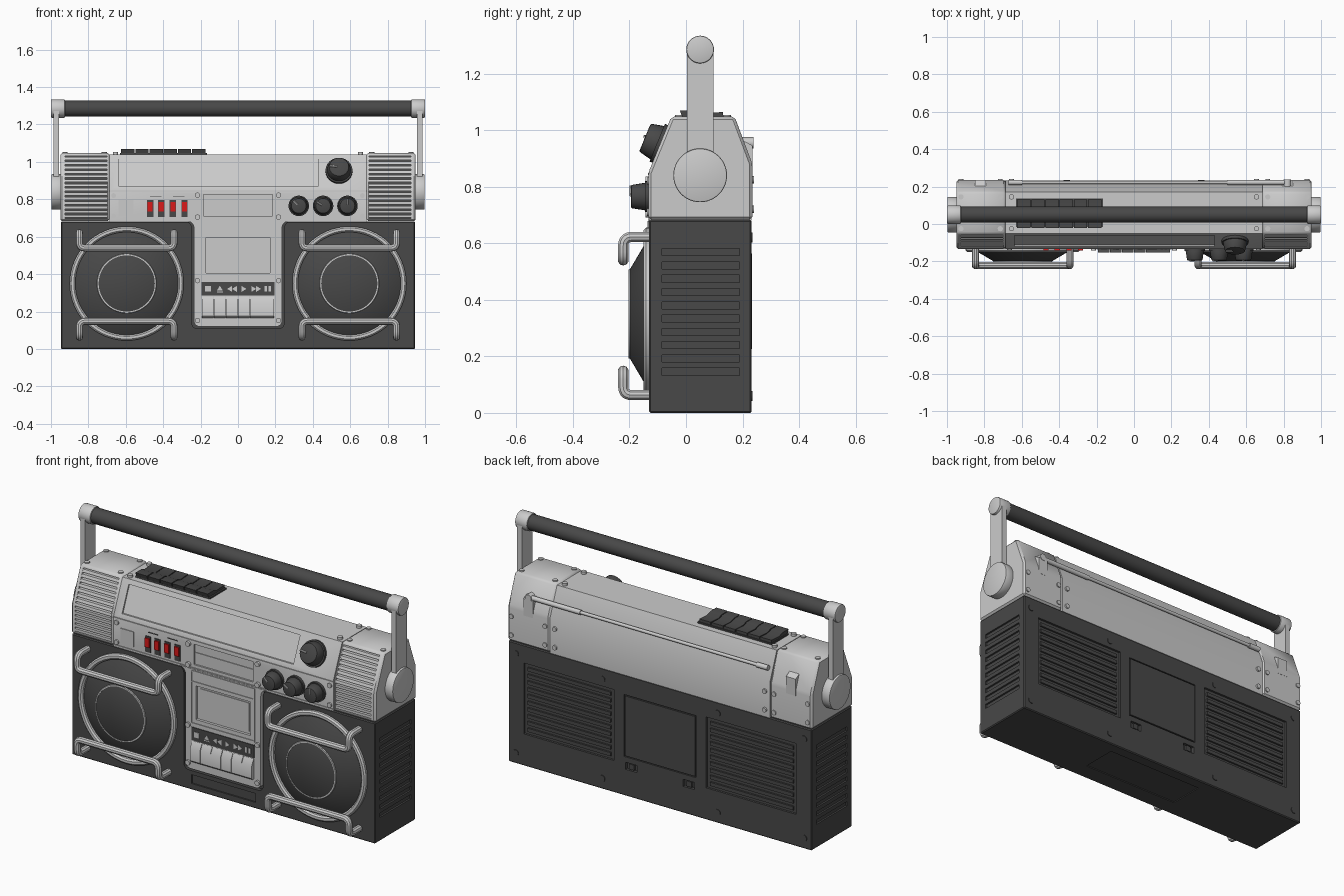
import bpy, bmesh, math
from mathutils import Vector

if "Cube" in bpy.data.objects:
    bpy.data.objects.remove(bpy.data.objects["Cube"])

def material(name, c):
    m = bpy.data.materials.new(name)
    m.diffuse_color = (*c, 1)
    m.use_nodes = True
    m.node_tree.nodes["Principled BSDF"].inputs["Base Color"].default_value = m.diffuse_color
    return m

DARK = material("dark_plastic", (.065, .065, .065))
RED = material("red_switch", (.7, .01, .01))

def finish(name, bm, mat=None):
    bmesh.ops.recalc_face_normals(bm, faces=bm.faces)
    me = bpy.data.meshes.new(name)
    bm.to_mesh(me)
    bm.free()
    ob = bpy.data.objects.new(name, me)
    bpy.context.collection.objects.link(ob)
    if mat:
        me.materials.append(mat)
    return ob

def prism(name, shapes, a, b, axis='x', mat=None, bevel=0):
    """Extrude outlines between a and b: axis x takes (y,z), axis y takes (x,z)."""
    bm = bmesh.new()
    put = (lambda p, t: (t, p[0], p[1])) if axis == 'x' else (lambda p, t: (p[0], t, p[1]))
    for pts in shapes:
        lo, hi = [[bm.verts.new(put(p, t)) for p in pts] for t in (a, b)]
        bm.faces.new(lo)
        bm.faces.new(hi[::-1])
        for i in range(len(pts)):
            j = (i + 1) % len(pts)
            bm.faces.new((lo[i], lo[j], hi[j], hi[i]))
    if bevel:
        bmesh.ops.bevel(bm, geom=bm.edges[:], offset=bevel, segments=1, affect='EDGES')
    return finish(name, bm, mat)

def rect(u0, u1, v0, v1):
    return [(u0, v0), (u1, v0), (u1, v1), (u0, v1)]

def box(name, x0, x1, y0, y1, z0, z1, mat=None, bevel=0):
    return prism(name, [rect(y0, y1, z0, z1)], x0, x1, 'x', mat, bevel)

def rod(name, p0, p1, r1, r2=None, mat=None, n=32, bevel=0):
    p0, p1 = Vector(p0), Vector(p1)
    bm = bmesh.new()
    bmesh.ops.create_cone(bm, cap_ends=True, segments=n, radius1=r1,
                          radius2=r1 if r2 is None else r2, depth=(p1 - p0).length)
    if bevel:
        rims = [e for e in bm.edges if any(len(f.verts) > 4 for f in e.link_faces)]
        bmesh.ops.bevel(bm, geom=rims, offset=bevel, segments=2, profile=.5, affect='EDGES')
    bm.transform((p1 - p0).to_track_quat('Z', 'Y').to_matrix().to_4x4())
    bmesh.ops.translate(bm, verts=bm.verts, vec=(p0 + p1) / 2)
    return finish(name, bm, mat)

def bake(ob):
    me = bpy.data.meshes.new_from_object(ob.evaluated_get(bpy.context.evaluated_depsgraph_get()))
    new = bpy.data.objects.new("part", me)
    name = ob.name
    bpy.data.objects.remove(ob)
    bpy.context.collection.objects.link(new)
    new.name = name
    return new

def cut(ob, cutter):
    m = ob.modifiers.new("cut", 'BOOLEAN')
    m.operation, m.object, m.solver = 'DIFFERENCE', cutter, 'EXACT'
    cutter.hide_render = True
    new = bake(ob)
    bpy.data.objects.remove(cutter)
    return new

def tube(name, pts, r, fillet=.03):
    pts = [Vector(p) for p in pts]
    path = [pts[0]]
    for a, b, c in zip(pts, pts[1:], pts[2:]):
        p, q = b + (a - b).normalized() * fillet, b + (c - b).normalized() * fillet
        path += [p.lerp(b, t / 5).lerp(b.lerp(q, t / 5), t / 5) for t in range(6)]
    path.append(pts[-1])
    cu = bpy.data.curves.new(name, 'CURVE')
    cu.dimensions, cu.bevel_depth, cu.bevel_resolution, cu.use_fill_caps = '3D', r, 3, True
    sp = cu.splines.new('POLY')
    sp.points.add(len(path) - 1)
    for s, p in zip(sp.points, path):
        s.co = (*p, 1)
    ob = bpy.data.objects.new(name, cu)
    bpy.context.collection.objects.link(ob)
    return bake(ob)

def lathe(name, profile, x, z, mat=None, n=64):
    """Ring of closed (radius, y) profile about a front-facing axis."""
    bm = bmesh.new()
    rings = [[bm.verts.new((x + r * math.cos(2*math.pi*i/n), y, z + r * math.sin(2*math.pi*i/n)))
              for r, y in profile] for i in range(n)]
    k = len(profile)
    for i in range(n):
        a, b = rings[i], rings[(i + 1) % n]
        for j in range(k):
            bm.faces.new((a[j], a[(j+1) % k], b[(j+1) % k], b[j]))
    return finish(name, bm, mat)

def face_y(z):
    return -.13 if z < .85 else -.13 + .08 * (z - .85) / .195

def face_strip(z0, z1, d0, d1):
    """Cross-section hugging the upper front face between two depths."""
    zs = [z0] + ([.85] if z0 < .85 < z1 else []) + [z1]
    return [(face_y(z) + d0, z) for z in zs] + [(face_y(z) + d1, z) for z in zs[::-1]]

def console(g):
    """Console outline: rounded bottom corners, flared top; g = margin."""
    w, r, b = .235 + g, .03, .12 - g
    half = [(w - r + r*math.sin(t*math.pi/12), b + r - r*math.cos(t*math.pi/12)) for t in range(7)]
    f = .04
    half += [(w + f - f*math.cos(t*math.pi/12), .645 + f*math.sin(t*math.pi/12)) for t in range(7)]
    return half + [(-x, z) for x, z in half[::-1]]

# Lower dark case with console bay, vents, door and slots
case = box("lower_case", -.947, .947, -.13, .232, 0, .682, DARK, .005)
case = cut(case, prism("cutter", [console(.012)], -.2, -.105, 'y'))
slots = [rect(-.085, .19, .133 + i*.047, .158 + i*.047) for i in range(10)]
for s in (-1, 1):
    case = cut(case, prism("cutter", slots, s*.937, s*1.0))
    case = cut(case, box("cutter", s*.287, s*.85, .22, .3, .18, .58))
    prism("rear_vent_slats", [rect(.22 - .002, .230, .197 + i*.038, .217 + i*.038) for i in range(10)],
          s*.31, s*.83, 'x', DARK)
    case = cut(case, box("cutter", s*.145, s*.215, .215, .3, .15, .19))
    box("door_latch", s*.165, s*.195, .21, .229, .155, .185, DARK)
case = cut(case, box("cutter", -.225, .225, .224, .3, .22, .57))
box("battery_door", -.219, .219, .222, .233, .226, .564, DARK)
case = cut(case, box("cutter", -.2, .2, -.2, -.122, .035, .085))
case = cut(case, box("cutter", -.3, .3, -.03, .17, -.1, .005))
for x, z in [(-.9, .62), (.9, .62), (-.9, .06), (.9, .06), (-.36, .62), (.36, .62), (-.36, .06), (.36, .06)]:
    rod("rear_case_screw", (x, .228, z), (x, .236, z), .018, mat=DARK, n=16)

# Upper housing
P = [(-.13, .68), (-.13, .85), (-.05, 1.04), (.17, 1.04), (.232, .88), (.232, .68)]
mid = prism("upper_housing", [P], -.686, .686)
mid = cut(mid, prism("cutter", [face_strip(.872, 1.015, -.06, .01)], -.64, .43))
mid = cut(mid, box("cutter", -.185, .185, -.2, -.12, .71, .825))
for z in (.845, .69):
    box("housing_trim", -.686, .686, -.134, -.12, z - .003, z + .003)
box("display_bar", -.18, .18, -.124, -.11, .772, .778)
E = [(-.133, .683), (-.133, .85), (-.052, 1.048), (.172, 1.048), (.235, .88), (.235, .683)]
for s in (-1, 1):
    end = prism("end_housing", [E], s*.688, s*.95, bevel=.01)
    end = cut(end, prism("cutter", [face_strip(.697, 1.032, -.08, .022)], s*.7, s*.925))
    prism("grille_backing", [face_strip(.697, 1.032, .019, .026)], s*.7, s*.925, 'x', DARK)
    prism("grille_slats", [face_strip(.702 + i*.0237, .717 + i*.0237, -.002, .022) for i in range(14)],
          s*.7, s*.925)
    # aerial clip, housing screws
    prism("aerial_clip", [[(.19, .97), (.236, .945), (.236, .85), (.21, .85)]], s*.79, s*.85)
    for x in (.655, .715, .925):
        for y in (-.025, .145):
            rod("top_screw", (s*x, y, 1.036), (s*x, y, 1.054), .014, n=16)
        for z in (.72, .825):
            rod("rear_screw", (s*x, .228, z), (s*x, .241, z), .013, n=16)
    # handle pivot, arm and grip cap
    rod("handle_pivot", (s*.945, .05, .84), (s*.998, .05, .84), .095, n=48, bevel=.005)
    box("handle_arm", s*.957, s*.986, .003, .097, .84, 1.285)
    rod("handle_cap", (s*.925, .05, 1.285), (s*1.0, .05, 1.285), .049, bevel=.005)
rod("handle_grip", (-.93, .05, 1.285), (.93, .05, 1.285), .043, mat=DARK)

# Telescopic aerial
rod("aerial_base", (.82, .222, .955), (.5, .222, .955), .013, n=16)
rod("aerial_rod", (.5, .222, .955), (-.6, .222, .955), .009, n=16)
rod("aerial_tip", (-.6, .222, .955), (-.67, .222, .955), .014, n=16)
rod("aerial_joint", (.82, .2, .955), (.82, .238, .955), .02, n=16)

# Speakers with guard bars
for x in (-.595, .595):
    lathe("speaker_ring", [(.305, -.12), (.305, -.142), (.297, -.15), (.283, -.15), (.275, -.142), (.275, -.12)], x, .35)
    rod("speaker_cone", (x, -.128, .35), (x, -.2, .35), .277, .155, DARK, 64)
    lathe("dome_ring", [(.16, -.195), (.157, -.203), (.15, -.203), (.15, -.195)], x, .35)
    for z0, z1 in ((.622, .54), (.063, .148)):
        tube("guard_bar", [(x-.253, -.125, z0), (x-.253, -.222, z0), (x-.253, -.222, z1),
                           (x+.253, -.222, z1), (x+.253, -.222, z0), (x+.253, -.125, z0)], .019)

# Cassette console
con = prism("cassette_console", [console(0)], -.133, -.1, 'y')
con = cut(con, prism("cutter", [rect(-.17, .17, .405, .595)], -.2, -.118, 'y'))
prism("cassette_window", [rect(-.155, .155, .42, .58)], -.122, -.11, 'y')
for z in (.38, .615, .675):
    box("console_trim", -.2, .2, -.137, -.12, z - .003, z + .003)
for s in (-1, 1):
    box("door_edge", s*.194, s*.2, -.137, -.12, .38, .675)
prism("control_strip", [rect(-.195, .195, .285, .358)], -.137, -.12, 'y', DARK)
def tri(x, d):
    return [(x - d*.013, .305), (x + d*.013, .321), (x - d*.013, .337)]
icons = [rect(-.176, -.144, .306, .336), [(-.113, .312), (-.081, .312), (-.097, .338)],
         rect(-.113, -.081, .303, .308), tri(-.045, -1), tri(-.019, -1), tri(.032, 1),
         tri(.084, 1), tri(.11, 1), rect(.142, .154, .306, .336), rect(.164, .176, .306, .336)]
prism("control_symbols", icons, -.140, -.13, 'y')
for i in range(6):
    x = -.193 + i*.0645
    prism("cassette_key", [[(-.12, .165), (-.142, .165), (-.152, .175), (-.152, .245), (-.134, .28), (-.12, .28)]],
          x, x + .062)
for s in (-1, 1):
    for z in (.152, .365, .705, .822):
        rod("console_screw", (s*.217, -.125, z), (s*.217, -.143, z), .014, n=16)
    rod("panel_screw", (s*.665, -.125, .71), (s*.665, -.138, .71), .013, n=16)
    rod("panel_screw", (s*.665, -.125, .82), (s*.665, -.138, .82), .013, n=16)

# Switches and input plate
box("input_plate", -.64, -.56, -.134, -.12, .71, .795)
for x in (-.47, -.41, -.348, -.286):
    box("switch_slot", x - .017, x + .017, -.134, -.12, .705, .795, DARK)
    box("switch_red", x - .014, x + .014, -.142, -.12, .735, .785, RED)
for x in (-.44, -.317):
    box("switch_bracket", x - .03, x + .03, -.133, -.12, .815, .819, DARK)

# Knobs
def knob(p, n, length, r, mark):
    p, n, mark = Vector(p), Vector(n).normalized(), Vector(mark).normalized()
    tip = p + n * length
    rod("knob_skirt", p - n*.02, p + n*.015, r, mat=DARK, n=24)
    rod("knob", p + n*.01, tip, r*.9, r*.74, DARK, 24, .005)
    rod("knob_pointer", tip + mark*r*.15, tip + mark*r*.7, .005, n=8)
for x, m in ((.325, (-1, 0, 1)), (.455, (-1, 0, .6)), (.585, (0, 0, 1))):
    knob((x, -.13, .765), (0, -1, 0), .065, .055, m)
knob((.54, -.088, .95), (0, -.925, .38), .062, .072, (-1, 0, .1))

# Top push keys
box("key_bed", -.63, -.165, -.015, .135, 1.03, 1.048, DARK)
for i in range(6):
    x = -.625 + i*.076
    prism("top_key", [[(-.012, 1.04), (-.022, 1.07), (.03, 1.07), (.06, 1.06), (.13, 1.064), (.13, 1.04)]],
          x, x + .071, 'x', DARK)

bpy.ops.object.select_all(action='SELECT')
bpy.context.view_layer.objects.active = case
bpy.ops.object.shade_smooth_by_angle(angle=math.radians(35))
